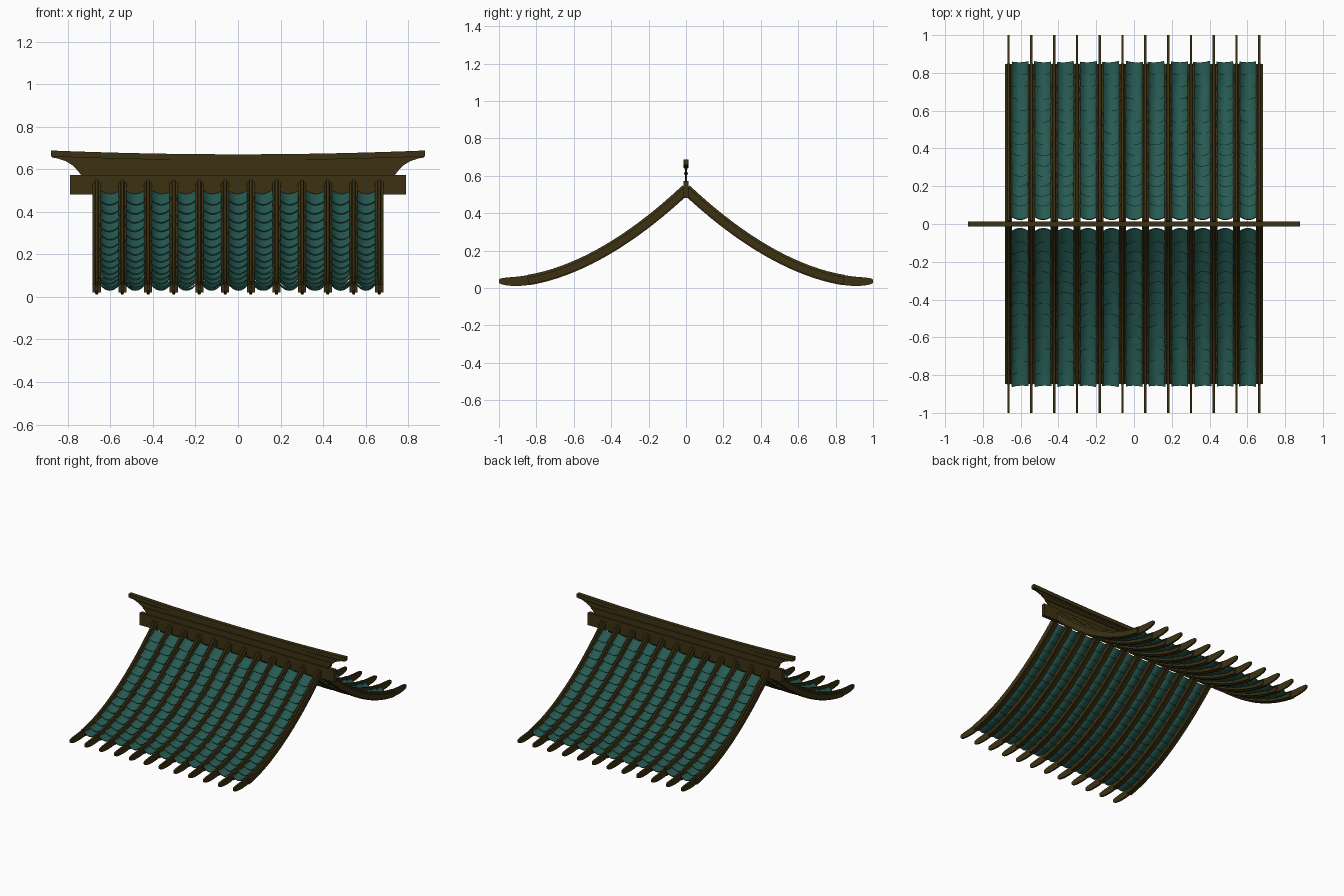
import bpy, bmesh, math, random
from mathutils import Vector, Matrix

if "Cube" in bpy.data.objects:
    bpy.data.objects.remove(bpy.data.objects["Cube"])
random.seed(4)

def material(name, col):
    m = bpy.data.materials.new(name)
    m.diffuse_color = (*col, 1)
    m.use_nodes = True
    m.node_tree.nodes["Principled BSDF"].inputs["Base Color"].default_value = m.diffuse_color
    return m

WOOD = material("dark wood", (0.045, 0.031, 0.006))
TILE = material("teal tile", (0.020, 0.105, 0.085))

def finish(bm, name, mat, angle=35):
    bmesh.ops.recalc_face_normals(bm, faces=bm.faces)
    me = bpy.data.meshes.new(name)
    bm.to_mesh(me)
    bm.free()
    ob = bpy.data.objects.new(name, me)
    bpy.context.collection.objects.link(ob)
    me.materials.append(mat)
    bpy.context.view_layer.objects.active = ob
    ob.select_set(True)
    bpy.ops.object.shade_smooth_by_angle(angle=math.radians(angle))
    ob.select_set(False)
    return ob

def height(y):
    return 0.033 + 0.495 * max(0, 1 - y / 0.95) ** 1.8

def frame(y):
    """Point, downhill tangent and upward normal of the roof curve."""
    d = 0.01
    t = Vector((0, 2 * d, height(y + d) - height(y - d))).normalized()
    return Vector((0, y, height(y))), t, Vector((0, -t.z, t.y))

def loft(bm, rings):
    vs = [[bm.verts.new(p) for p in r] for r in rings]
    n = len(vs[0])
    for a, b in zip(vs, vs[1:]):
        for i in range(n):
            bm.faces.new((a[i], a[(i + 1) % n], b[(i + 1) % n], b[i]))
    bm.faces.new(vs[0])
    bm.faces.new(vs[-1][::-1])

def sweep(bm, x, s, section, stations):
    """Sweep section (x, normal) along the roof; stations are (y, scale, lift)."""
    rings = []
    for y, k, lift in stations:
        p, t, n = frame(y)
        ring = [p + n * (v * k + lift) + Vector((x + u, 0, 0)) for u, v in section]
        rings.append([Vector((q.x, q.y * s, q.z)) for q in ring])
    loft(bm, rings)

XS = [-0.664 + i * 0.1207 for i in range(12)]
RAIL = [(-0.019, -0.022), (-0.008, -0.022), (-0.008, -0.028), (0.008, -0.028),
        (0.008, -0.022), (0.019, -0.022), (0.019, 0.016), (0.009, 0.016),
        (0.006, 0.028), (-0.006, 0.028), (-0.009, 0.016), (-0.019, 0.016)]
FIN = [(-0.006, -0.026), (0.006, -0.026), (0.006, 0.026), (-0.006, 0.026)]

# rafters with side rails, and thin upturned blade tips
for s, side in ((-1, "front"), (1, "back")):
    bm = bmesh.new()
    tips = bmesh.new()
    for x in XS:
        sweep(bm, x, s, RAIL, [(0.845 * i / 18, 1, 0) for i in range(19)])
        sweep(tips, x, s, FIN, [(0.82, 1, 0), (0.87, 1, 0), (0.91, 0.95, 0.001),
              (0.95, 0.85, 0.002), (0.98, 0.68, 0.003), (0.995, 0.5, 0.004), (1.0, 0.3, 0.005)])
    finish(bm, side + "_rafters", WOOD, 30)
    finish(tips, side + "_rafter_tips", WOOD, 30)

# overlapping trough tiles, slightly irregular
ROWS, SEG = 16, 8
def add_tile(bm, x, y, s):
    p, t, n = frame(y)
    yaw = random.uniform(-0.07, 0.07)
    w, L, th = 0.046, 0.043, 0.006
    rings = []
    for end in (-1, 1):
        ring = []
        for off, order in ((0, 1), (th, -1)):
            for i in range(SEG + 1)[::order]:
                a = -1 + 2 * i / SEG
                u, v = a * w * (1.0 - 0.04 * end), end * L
                u, v = u * math.cos(yaw) - v * math.sin(yaw), u * math.sin(yaw) + v * math.cos(yaw)
                h = -0.016 + 0.026 * a * a + off + 0.005 * end
                q = p + t * v + n * h
                ring.append(Vector((x + u, q.y * s, q.z)))
        rings.append(ring)
    loft(bm, rings)

for s, side in ((-1, "front"), (1, "back")):
    bm = bmesh.new()
    for a, b in zip(XS, XS[1:]):
        # even spacing measured along the slope
        y = 0.815
        while y > 0.02:
            add_tile(bm, (a + b) / 2 + random.uniform(-0.003, 0.003), y, s)
            y -= 0.066 * frame(y)[1].y
    finish(bm, side + "_tiles", TILE, 40)

# ridge beam
bm = bmesh.new()
bmesh.ops.create_cube(bm, size=1, matrix=Matrix.Translation((0, 0, 0.527)) @ Matrix.Diagonal((1.58, 0.026, 0.09, 1)))
finish(bm, "ridge_beam", WOOD)

def sag(x):
    return 0.018 * (x / 0.88) ** 2

# ridge web with scooped ends
prof = [(0.735, 0.57), (0.755, 0.595), (0.78, 0.62), (0.81, 0.638), (0.845, 0.65), (0.875, 0.655), (0.875, 0.67)]
outline = prof + [(x, 0.655 + sag(x)) for x in (0.6, 0.3, 0, -0.3, -0.6)] + [(-x, z) for x, z in prof[::-1]]
bm = bmesh.new()
loft(bm, [[(x, y, z) for x, z in outline] for y in (-0.005, 0.005)])
finish(bm, "ridge_web", WOOD)

# horizontal mouldings and the sagging ridge cap
def bar(name, half, z, hy, hz, bend):
    bm = bmesh.new()
    rings = []
    for i in range(21):
        x = half * (i / 10 - 1)
        c = z + bend * sag(x)
        rings.append([(x, -hy, c - hz), (x, hy, c - hz), (x, hy, c + hz), (x, -hy, c + hz)])
    loft(bm, rings)
    finish(bm, name, WOOD)

bar("ridge_cap", 0.88, 0.656, 0.014, 0.014, 1)
bar("ridge_upper_moulding", 0.80, 0.638, 0.008, 0.005, 0.3)
bar("ridge_lower_moulding", 0.765, 0.612, 0.012, 0.006, 0)
